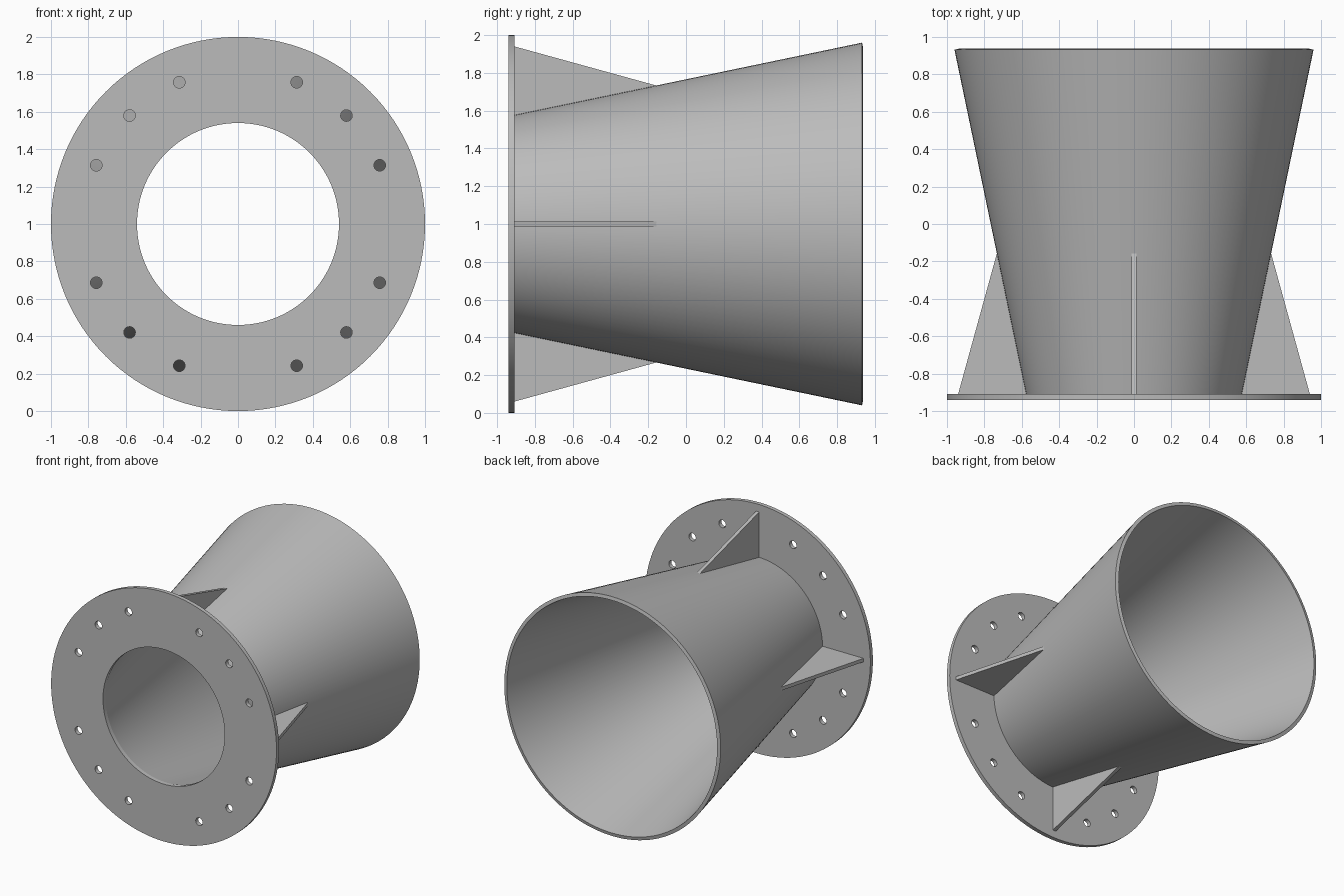
import bpy, bmesh, math
from mathutils import Matrix, Vector

if "Cube" in bpy.data.objects:
    bpy.data.objects.remove(bpy.data.objects["Cube"], do_unlink=True)

STEEL = (0.5, 0.5, 0.5, 1)
mat = bpy.data.materials.new("grey steel")
mat.use_nodes = True
mat.diffuse_color = STEEL
mat.node_tree.nodes["Principled BSDF"].inputs["Base Color"].default_value = STEEL

CENTRE = Vector((0, 0, 1))      # the main axis runs along y at this height
FRONT, BACK_OF_FLANGE = -0.94, -0.908
SEGMENTS = 128


def select_only(ob):
    bpy.ops.object.select_all(action='DESELECT')
    ob.select_set(True)
    bpy.context.view_layer.objects.active = ob


def add_mesh(name, bm, smooth=True):
    bmesh.ops.recalc_face_normals(bm, faces=bm.faces)
    mesh = bpy.data.meshes.new(name)
    bm.to_mesh(mesh)
    bm.free()
    mesh.materials.append(mat)
    ob = bpy.data.objects.new(name, mesh)
    ob.location = CENTRE
    bpy.context.collection.objects.link(ob)
    if smooth:
        select_only(ob)
        bpy.ops.object.shade_smooth_by_angle(angle=math.radians(30))
    return ob


def add_circle(curve, cx, cy, radius, count):
    spline = curve.splines.new('POLY')
    spline.points.add(count - 1)
    for i, p in enumerate(spline.points):
        a = math.tau * i / count
        p.co = (cx + radius * math.cos(a), cy + radius * math.sin(a), 0, 1)
    spline.use_cyclic_u = True


# Flange: filled flat curve with a bore and three bolt holes in each quadrant
curve = bpy.data.curves.new("flange", 'CURVE')
curve.dimensions = '2D'
curve.fill_mode = 'BOTH'
curve.extrude = (BACK_OF_FLANGE - FRONT) / 2
add_circle(curve, 0, 0, 1.0, SEGMENTS)
add_circle(curve, 0, 0, 0.54, SEGMENTS)
for k in range(16):
    if k % 4:
        a = math.tau * k / 16
        add_circle(curve, 0.82 * math.cos(a), 0.82 * math.sin(a), 0.031, 24)
curve.materials.append(mat)
flange = bpy.data.objects.new("flange", curve)
flange.location = CENTRE + Vector((0, (FRONT + BACK_OF_FLANGE) / 2, 0))
flange.rotation_euler.x = math.pi / 2
bpy.context.collection.objects.link(flange)
select_only(flange)
bpy.ops.object.convert(target='MESH')
flange = bpy.context.object
bm = bmesh.new()
bm.from_mesh(flange.data)
bmesh.ops.remove_doubles(bm, verts=bm.verts, dist=0.0001)
bmesh.ops.recalc_face_normals(bm, faces=bm.faces)
bm.to_mesh(flange.data)
bm.free()
bpy.ops.object.shade_smooth_by_angle(angle=math.radians(30))

# Conical tube: wall section (radius, y) turned around the y axis
wall = [(0.577, BACK_OF_FLANGE), (0.96, 0.932), (0.933, 0.938), (0.541, BACK_OF_FLANGE)]
bm = bmesh.new()
verts = [bm.verts.new((r, y, 0)) for r, y in wall]
edges = [bm.edges.new((verts[i], verts[(i + 1) % 4])) for i in range(4)]
bmesh.ops.spin(bm, geom=verts + edges, cent=(0, 0, 0), axis=(0, 1, 0),
               angle=math.tau, steps=SEGMENTS, use_merge=True)
bmesh.ops.remove_doubles(bm, verts=bm.verts, dist=0.0001)
add_mesh("cone_tube", bm)

# Triangular ribs between flange and cone; inner edge sits inside the wall
THICK = 0.028
rib = [(0.565, BACK_OF_FLANGE), (0.94, BACK_OF_FLANGE), (0.733, -0.157), (0.72, -0.157)]
for k, side in enumerate(("left", "top", "right", "bottom")):
    bm = bmesh.new()
    face = bm.faces.new([bm.verts.new((r, y, -THICK / 2)) for r, y in rib])
    new = bmesh.ops.extrude_face_region(bm, geom=[face])["geom"]
    bmesh.ops.translate(bm, vec=(0, 0, THICK),
                        verts=[v for v in new if isinstance(v, bmesh.types.BMVert)])
    bmesh.ops.transform(bm, matrix=Matrix.Rotation(-k * math.pi / 2, 4, 'Y'), verts=bm.verts)
    add_mesh(side + "_rib", bm, smooth=False)
